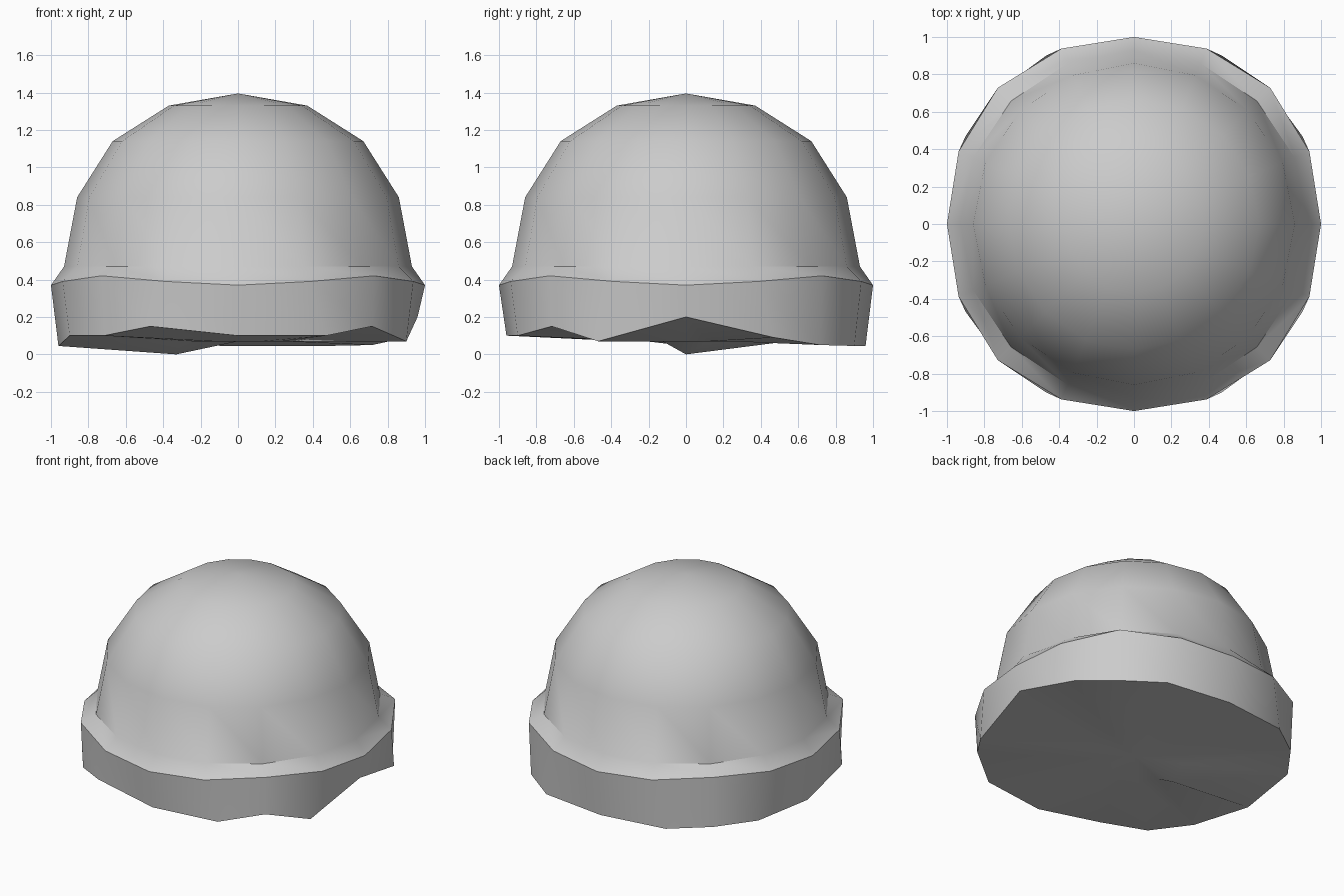
import bpy
import bmesh
from math import cos, sin, pi

cube = bpy.data.objects.get("Cube")
if cube:
    bpy.data.objects.remove(cube, do_unlink=True)

SEGMENTS = 16

grey = bpy.data.materials.new("plain grey")
grey.use_nodes = True
grey.diffuse_color = (0.6, 0.6, 0.6, 1)
grey.node_tree.nodes["Principled BSDF"].inputs["Base Color"].default_value = (0.6, 0.6, 0.6, 1)

bm = bmesh.new()


def ring(radius, height):
    """Add a ring whose radius and height are functions of the step."""
    verts = []
    for k in range(SEGMENTS):
        a = 2 * pi * k / SEGMENTS
        r = radius(k)
        verts.append(bm.verts.new((r * cos(a), r * sin(a), height(k))))
    return verts


def bridge(upper, lower):
    for k in range(SEGMENTS):
        n = (k + 1) % SEGMENTS
        bm.faces.new((upper[k], lower[k], lower[n], upper[n]))


def fan(verts, tip):
    for k in range(SEGMENTS):
        bm.faces.new((tip, verts[k], verts[(k + 1) % SEGMENTS]))


def corner(k):
    """0 on the axes, 1 between, 2 on the diagonals."""
    return 2 - abs(k % 4 - 2)


# Dome
dome = [ring(lambda k, r=r: r, lambda k, z=z: z)
        for r, z in ((0.37, 1.33), (0.67, 1.14), (0.86, 0.84), (0.93, 0.47))]
fan(dome[0], bm.verts.new((0, 0, 1.395)))
for upper, lower in zip(dome, dome[1:]):
    bridge(upper, lower)

# Flared brim, rising towards the diagonals
brim_radius = (1.0, 1.015, 1.03)
brim_height = (0.37, 0.39, 0.42)
brim = ring(lambda k: brim_radius[corner(k)], lambda k: brim_height[corner(k)])
bridge(dome[-1], brim)

# Uneven lower edge, counterclockwise from the left side
edge_height = (0.2, 0.09, 0.05, 0.045, 0.045, 0.05, 0.06, 0.06,
               0.045, 0.1, 0.1, 0.15, 0.1, 0.1, 0.15, 0.07)
edge_radius = (0.96, 1.01, 1.015)
edge = ring(lambda k: edge_radius[corner(k)], lambda k: edge_height[k])
for k, v in enumerate(edge):
    if k % 2:
        # odd corners lean towards the diagonals
        v.co.x = 0.9 * v.co.x / abs(v.co.x) if abs(v.co.x) > 0.6 else 0.47 * v.co.x / abs(v.co.x)
        v.co.y = 0.9 * v.co.y / abs(v.co.y) if abs(v.co.y) > 0.6 else 0.47 * v.co.y / abs(v.co.y)
bridge(brim, edge)

# Closed underside with one low bump
under = ring(lambda k: 0.33, lambda k: 0.0 if k == 8 else 0.07)
bridge(edge, under)
fan(under, bm.verts.new((0, 0, 0.07)))

bmesh.ops.recalc_face_normals(bm, faces=bm.faces)
mesh = bpy.data.meshes.new("domed_cap")
bm.to_mesh(mesh)
bm.free()
mesh.materials.append(grey)
cap = bpy.data.objects.new("domed_cap", mesh)
bpy.context.collection.objects.link(cap)

bpy.ops.object.select_all(action='DESELECT')
cap.select_set(True)
bpy.context.view_layer.objects.active = cap
bpy.ops.object.shade_smooth_by_angle(angle=pi / 6)
